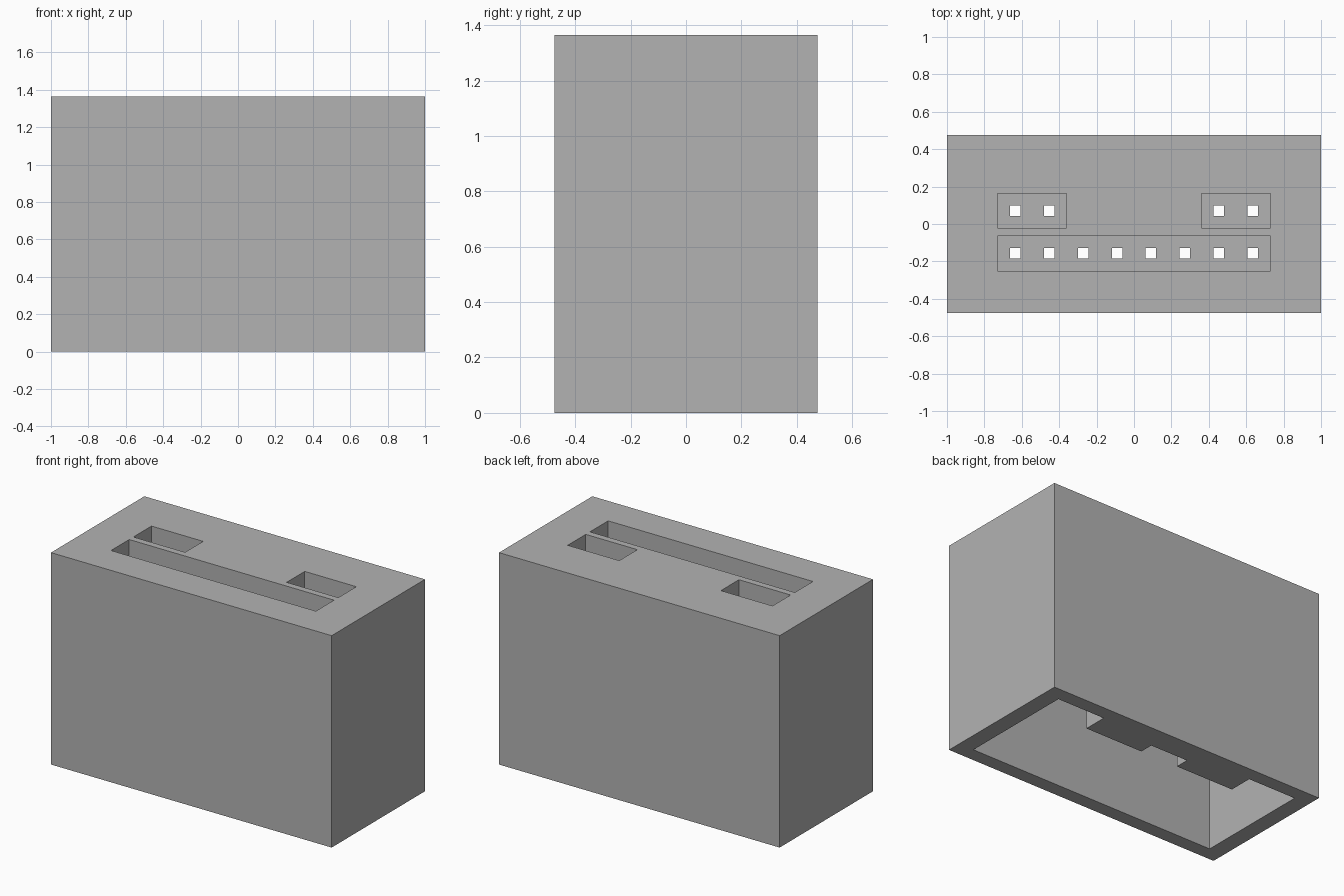
import bpy, bmesh
from mathutils import Matrix, Vector

cube = bpy.data.objects.get("Cube")
if cube:
    bpy.data.objects.remove(cube, do_unlink=True)

HALF_X, HALF_Y, TOP = 1.0, 0.475, 1.365
CEILING, SLOT_FLOOR = 0.72, 0.86
PITCH, HOLE = 0.1814, 0.056

grey = bpy.data.materials.new("plain grey")
grey.use_nodes = True
colour = (0.45, 0.45, 0.45, 1)
grey.diffuse_color = colour
grey.node_tree.nodes["Principled BSDF"].inputs["Base Color"].default_value = colour


def add_box(bm, x0, x1, y0, y1, z0, z1):
    size = Vector((x1 - x0, y1 - y0, z1 - z0))
    mid = Vector((x0 + x1, y0 + y1, z0 + z1)) / 2
    bmesh.ops.create_cube(bm, size=1, matrix=Matrix.Translation(mid) @ Matrix.Diagonal(size).to_4x4())


def finish(bm, name):
    bmesh.ops.recalc_face_normals(bm, faces=bm.faces)
    mesh = bpy.data.meshes.new(name)
    bm.to_mesh(mesh)
    bm.free()
    mesh.materials.append(grey)
    obj = bpy.data.objects.new(name, mesh)
    bpy.context.collection.objects.link(obj)
    return obj


def boxes(name, *extents):
    bm = bmesh.new()
    for e in extents:
        add_box(bm, *e)
    return finish(bm, name)


def cut(target, cutter):
    cutter.hide_render = True
    mod = target.modifiers.new("cut", 'BOOLEAN')
    mod.operation, mod.solver, mod.object = 'DIFFERENCE', 'EXACT', cutter
    bpy.context.view_layer.update()
    result = bpy.data.meshes.new_from_object(target.evaluated_get(bpy.context.evaluated_depsgraph_get()))
    target.modifiers.clear()
    target.data = result
    bpy.data.objects.remove(cutter, do_unlink=True)


# Outer housing
housing = boxes("housing", (-HALF_X, HALF_X, -HALF_Y, HALF_Y, 0, TOP))

# Open underside, with two keying ribs joined by a shallow web on the back wall
half = [(0.893, -0.383), (0.893, 0.383), (0.55, 0.383), (0.55, 0.227), (0.135, 0.227), (0.135, 0.317)]
outline = half + [(-x, y) for x, y in reversed(half)]
bm = bmesh.new()
face = bm.faces.new([bm.verts.new((x, y, -0.1)) for x, y in outline])
swept = bmesh.ops.extrude_face_region(bm, geom=[face])["geom"]
bmesh.ops.translate(bm, vec=(0, 0, CEILING + 0.1),
                    verts=[v for v in swept if isinstance(v, bmesh.types.BMVert)])
cut(housing, finish(bm, "cavity_cutter"))

# One long and two short connector slots in the top
cut(housing, boxes("slot_cutter",
                   (-0.73, 0.73, -0.25, -0.065, SLOT_FLOOR, TOP + 0.1),
                   (-0.73, -0.362, -0.022, 0.162, SLOT_FLOOR, TOP + 0.1),
                   (0.362, 0.73, -0.022, 0.162, SLOT_FLOOR, TOP + 0.1)))

# Square pin holes through the slot floors
pins = [((i - 3.5) * PITCH, -0.157) for i in range(8)]
pins += [((i - 3.5) * PITCH, 0.07) for i in (0, 1, 6, 7)]
r = HOLE / 2
cut(housing, boxes("pin_cutter", *[(x - r, x + r, y - r, y + r, CEILING - 0.05, SLOT_FLOOR + 0.05)
                                   for x, y in pins]))
